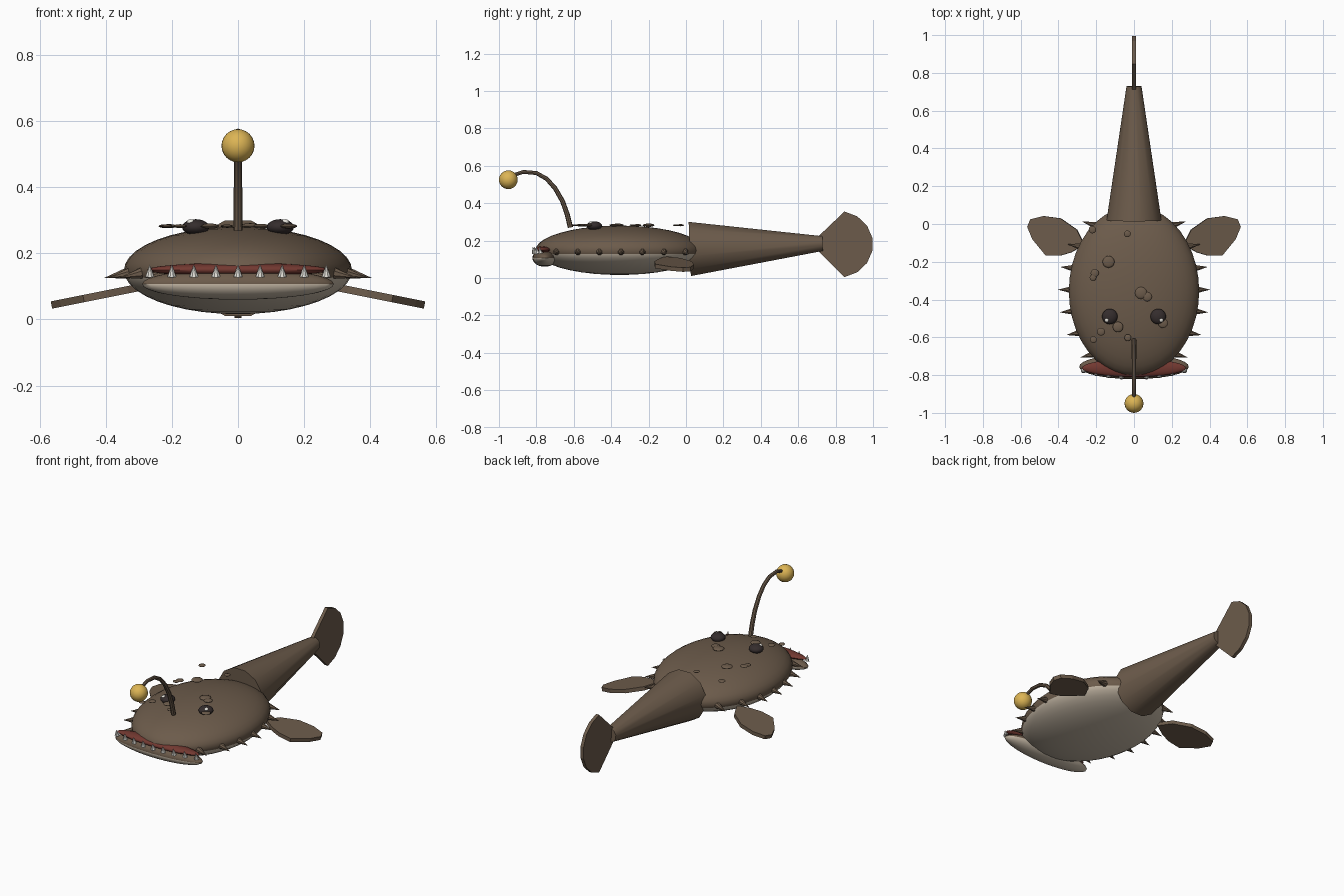
import bpy, bmesh, math
from mathutils import Vector, Matrix

if "Cube" in bpy.data.objects:
    bpy.data.objects.remove(bpy.data.objects["Cube"])


def material(name, rgb):
    m = bpy.data.materials.new(name)
    m.diffuse_color = (*rgb, 1)
    m.use_nodes = True
    m.node_tree.nodes["Principled BSDF"].inputs["Base Color"].default_value = m.diffuse_color
    return m


BROWN = material("skin brown", (0.15, 0.105, 0.07))
PALE = material("belly cream", (0.56, 0.48, 0.38))
RED = material("mouth red", (0.17, 0.04, 0.03))
WHITE = material("tooth white", (0.85, 0.83, 0.77))
DARK = material("eye dark", (0.035, 0.026, 0.026))
GOLD = material("lure gold", (0.72, 0.46, 0.09))


def finish(name, bm, mats, smooth=True):
    bmesh.ops.recalc_face_normals(bm, faces=bm.faces)
    me = bpy.data.meshes.new(name)
    bm.to_mesh(me)
    bm.free()
    for m in mats:
        me.materials.append(m)
    ob = bpy.data.objects.new(name, me)
    bpy.context.collection.objects.link(ob)
    bpy.context.view_layer.objects.active = ob
    ob.select_set(True)
    if smooth:
        bpy.ops.object.shade_smooth_by_angle(angle=math.radians(40))
    ob.select_set(False)
    return ob


def ellipsoid(name, loc, radii, mats, segs=24, rings=12, split=None):
    """Scaled sphere; faces below `split` (world z) take the second material."""
    bm = bmesh.new()
    bmesh.ops.create_uvsphere(bm, u_segments=segs, v_segments=rings, radius=1,
                              matrix=Matrix.Translation(loc) @ Matrix.Diagonal((*radii, 1)))
    if split is not None:
        for f in bm.faces:
            f.material_index = int(f.calc_center_median().z < split)
    return finish(name, bm, mats)


def cone(name, start, end, r1, r2, mat, segs):
    a, b = Vector(start), Vector(end)
    d = b - a
    bm = bmesh.new()
    rot = d.to_track_quat('Z', 'Y').to_matrix().to_4x4()
    spin = Matrix.Rotation(math.pi / segs, 4, 'Z')
    bmesh.ops.create_cone(bm, cap_ends=True, segments=segs, radius1=r1, radius2=r2,
                          depth=d.length, matrix=Matrix.Translation((a + b) / 2) @ rot @ spin)
    return finish(name, bm, [mat])


def slab(name, outline, offset, mat):
    """Flat plate: outline points extruded by an offset vector."""
    bm = bmesh.new()
    f = bm.faces.new([bm.verts.new(p) for p in outline])
    ext = bmesh.ops.extrude_face_region(bm, geom=[f])
    bmesh.ops.translate(bm, vec=offset,
                        verts=[v for v in ext["geom"] if isinstance(v, bmesh.types.BMVert)])
    return finish(name, bm, [mat], smooth=False)


# Flattened body with a pale underside, lower jaw and mouth lining
ellipsoid("body", (0, -0.355, 0.148), (0.345, 0.45, 0.132), [BROWN, PALE], 40, 20, 0.126)
ellipsoid("lower_jaw", (0, -0.755, 0.107), (0.29, 0.066, 0.047), [BROWN, PALE], 32, 16, 0.107)
ellipsoid("mouth_lining", (0, -0.762, 0.15), (0.275, 0.048, 0.021), [RED], 32, 12)

# Tapered tail and its fan fin
cone("tail", (0, 0.02, 0.155), (0, 0.73, 0.184), 0.15, 0.041, BROWN, 12)
fan = [(-0.01, 0.70, 0.15), (-0.01, 0.70, 0.215)]
for i in range(8):
    t = math.radians(80 - 160 * i / 7)
    fan.append((-0.01, 0.815 + 0.185 * math.cos(t), 0.18 + 0.178 * math.sin(t)))
slab("tail_fin", fan, (0.02, 0, 0), BROWN)

# Drooping side fins
FIN = [(0.26, -0.11), (0.33, -0.15), (0.39, -0.168), (0.465, -0.166), (0.535, -0.08),
       (0.562, -0.015), (0.545, 0.025), (0.476, 0.042), (0.386, 0.03), (0.30, -0.03)]
for s, side in ((1, "right"), (-1, "left")):
    slab(f"side_fin_{side}", [(s * x, y, 0.093 - 0.2 * (x - 0.26)) for x, y in FIN],
         (s * 0.004, 0, 0.022), BROWN)

    # Row of spikes along each flank
    for i in range(7):
        y = -0.69 + 0.114 * i
        k = (y + 0.355) / 0.45
        x = 0.345 * math.sqrt(1 - k * k)
        out = Vector((1, k * 0.35, -0.2)).normalized()
        base = Vector((x - 0.012, y, 0.14))
        tip = base + out * 0.072
        cone(f"spike_{side}_{i + 1}", (s * base.x, base.y, base.z),
             (s * tip.x, tip.y, tip.z), 0.019, 0, BROWN, 8)

    # Eye with a small glint
    ellipsoid(f"eye_{side}", (s * 0.128, -0.49, 0.279), (0.041, 0.041, 0.024), [DARK])
    ellipsoid(f"eye_glint_{side}", (s * 0.143, -0.508, 0.294), (0.012, 0.012, 0.009),
              [WHITE], 12, 8)

# Teeth standing along the lower jaw
for i in range(9):
    x = (i - 4) * 0.0667
    y = -0.812 + 0.035 * (x / 0.267) ** 2
    cone(f"tooth_{i + 1}", (x, y, 0.13), (x, y - 0.008, 0.166), 0.014, 0, WHITE, 8)

# Flat warts scattered on the back: x, y, radius
WARTS = [(-0.22, -0.03, 0.02), (-0.035, -0.052, 0.018), (-0.135, -0.2, 0.032),
         (-0.208, -0.26, 0.022), (-0.217, -0.283, 0.018), (0.037, -0.365, 0.032),
         (0.07, -0.385, 0.025), (-0.085, -0.545, 0.028), (-0.175, -0.57, 0.021),
         (-0.215, -0.612, 0.018), (-0.033, -0.602, 0.018), (0.153, -0.525, 0.026)]
for i, (x, y, r) in enumerate(WARTS):
    ellipsoid(f"wart_{i + 1}", (x, y, 0.282), (r, r, r * 0.28), [BROWN], 12, 8)

# Curved lure stalk with a glowing bulb
PATH = [(-0.618, 0.27), (-0.635, 0.34), (-0.66, 0.41), (-0.70, 0.48), (-0.745, 0.53),
        (-0.80, 0.561), (-0.87, 0.567), (-0.92, 0.55), (-0.945, 0.525)]
bm = bmesh.new()
rings = []
for i, (y, z) in enumerate(PATH):
    a, b = PATH[max(i - 1, 0)], PATH[min(i + 1, len(PATH) - 1)]
    t = Vector((0, b[0] - a[0], b[1] - a[1])).normalized()
    n = t.cross(Vector((1, 0, 0)))
    r = 0.014 - 0.005 * i / (len(PATH) - 1)
    rings.append([bm.verts.new(Vector((0, y, z)) + r * (
        math.cos(j * math.pi / 4) * Vector((1, 0, 0)) + math.sin(j * math.pi / 4) * n))
        for j in range(8)])
for p, q in zip(rings, rings[1:]):
    for j in range(8):
        k = (j + 1) % 8
        bm.faces.new((p[j], p[k], q[k], q[j]))
bm.faces.new(rings[0])
bm.faces.new(rings[-1])
finish("lure_stalk", bm, [BROWN])
ellipsoid("lure_bulb", (0, -0.95, 0.525), (0.05, 0.05, 0.05), [GOLD])
